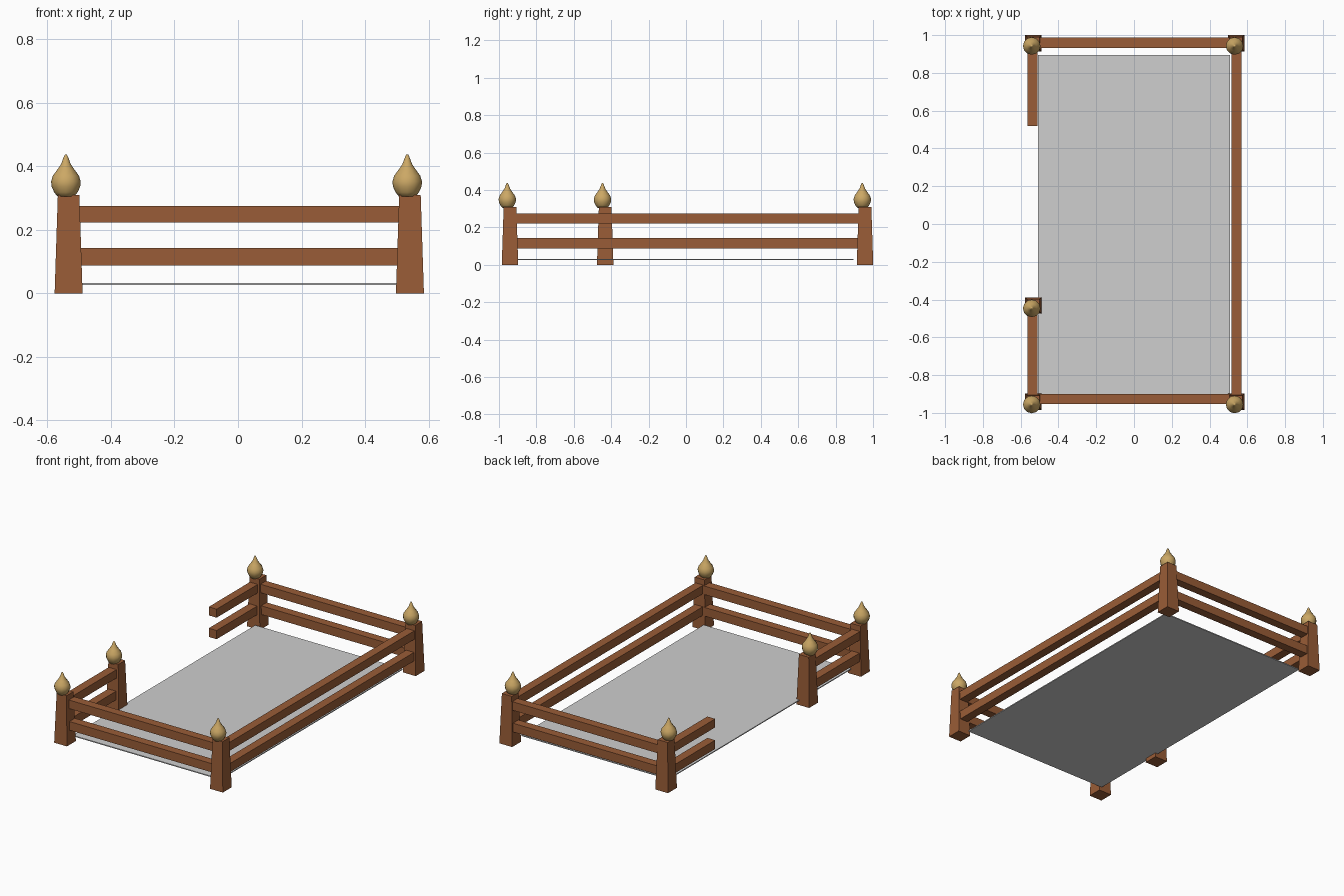
import bpy, bmesh, math

if "Cube" in bpy.data.objects:
    bpy.data.objects.remove(bpy.data.objects["Cube"])


def material(name, rgb):
    m = bpy.data.materials.new(name)
    m.diffuse_color = (*rgb, 1)
    m.use_nodes = True
    m.node_tree.nodes["Principled BSDF"].inputs["Base Color"].default_value = m.diffuse_color
    return m


WOOD = material("brown wood", (0.32, 0.108, 0.038))
GOLD = material("aged gold", (0.60, 0.39, 0.13))
GREY = material("pale grey", (0.62, 0.62, 0.62))


def finish(name, bm, mat, smooth=False):
    bmesh.ops.recalc_face_normals(bm, faces=bm.faces)
    for f in bm.faces:
        f.smooth = smooth
    mesh = bpy.data.meshes.new(name)
    bm.to_mesh(mesh)
    bm.free()
    mesh.materials.append(mat)
    ob = bpy.data.objects.new(name, mesh)
    bpy.context.collection.objects.link(ob)
    return ob


def box(name, x, y, z, mat, taper=1.0):
    """Box from (min, max) ranges; taper scales the top about its centre."""
    bm = bmesh.new()
    bmesh.ops.create_cube(bm, size=1)
    for v in bm.verts:
        s = taper if v.co.z > 0 else 1.0
        v.co.x = sum(x) / 2 + v.co.x * (x[1] - x[0]) * s
        v.co.y = sum(y) / 2 + v.co.y * (y[1] - y[0]) * s
        v.co.z = sum(z) / 2 + v.co.z * (z[1] - z[0])
    return finish(name, bm, mat)


# Teardrop profile (radius, height)
DROP = [(0.026, 0.304), (0.037, 0.318), (0.045, 0.336), (0.0465, 0.352),
        (0.041, 0.370), (0.027, 0.389), (0.015, 0.407), (0.008, 0.426),
        (0.003, 0.437)]


def finial(name, x, y, sides=12):
    bm = bmesh.new()
    rings = []
    for r, z in DROP:
        rings.append([bm.verts.new((x + r * math.cos(2 * math.pi * i / sides),
                                    y + r * math.sin(2 * math.pi * i / sides), z))
                      for i in range(sides)])
    for a, b in zip(rings, rings[1:]):
        for i in range(sides):
            j = (i + 1) % sides
            bm.faces.new((a[i], a[j], b[j], b[i]))
    bm.faces.new(rings[0])
    bm.faces.new(rings[-1])
    finish(name, bm, GOLD, smooth=True)


# Tapered posts, each topped by a slightly off-centre finial
POSTS = {"front_left": (-0.533, -0.941), "front_right": (0.541, -0.941),
         "back_left": (-0.533, 0.957), "back_right": (0.541, 0.957),
         "gate": (-0.533, -0.432)}
H = 0.044
for name, (x, y) in POSTS.items():
    box(name + "_post", (x - H, x + H), (y - H, y + H), (0, 0.309), WOOD, taper=0.77)
    finial(name + "_finial", x - 0.0085, y - 0.0145)

# Two rails per side, with an opening on the left
RAILS = {"front": ((-0.53, 0.53), (-0.954, -0.900)),
         "back": ((-0.53, 0.53), (0.933, 0.987)),
         "right": ((0.516, 0.570), (-0.93, 0.95)),
         "left_front": ((-0.564, -0.510), (-0.93, -0.43)),
         "left_back": ((-0.564, -0.510), (0.518, 0.95))}
for name, (x, y) in RAILS.items():
    for level, z in (("lower", (0.088, 0.142)), ("upper", (0.222, 0.275))):
        box(f"{name}_{level}_rail", x, y, z, WOOD)

# Thin floor panel
box("floor_panel", (-0.508, 0.508), (-0.90, 0.895), (0.026, 0.032), GREY)
